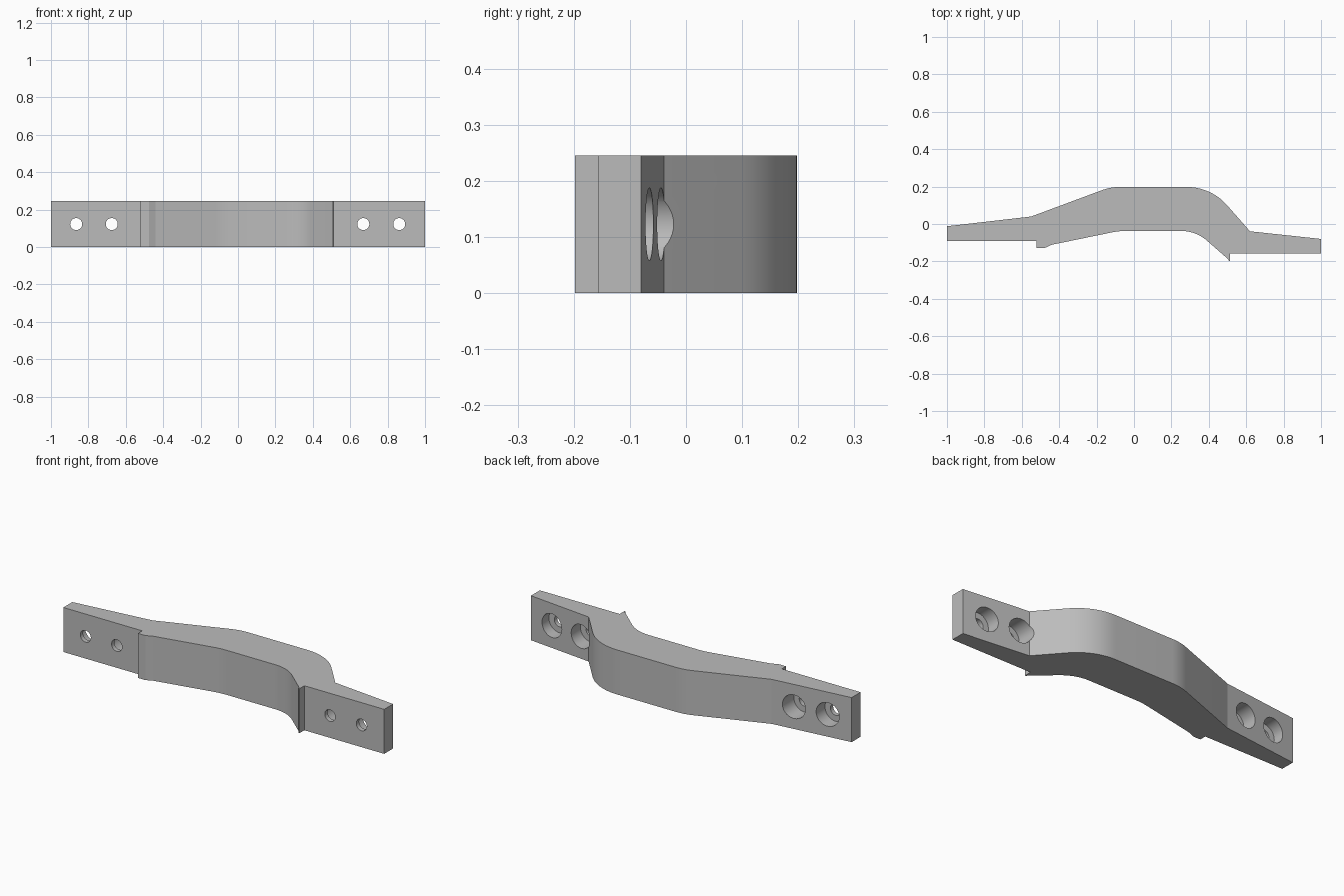
import bpy, bmesh, math
from mathutils import Vector, Matrix

if "Cube" in bpy.data.objects:
    bpy.data.objects.remove(bpy.data.objects["Cube"], do_unlink=True)

HEIGHT = 0.245

# Single grey material
grey = bpy.data.materials.new("plain_grey")
grey.use_nodes = True
colour = (0.5, 0.5, 0.5, 1)
grey.diffuse_color = colour
grey.node_tree.nodes["Principled BSDF"].inputs["Base Color"].default_value = colour


def rounded_outline(corners, steps=10):
    """Replace each corner that has a radius by a tangent arc."""
    out = []
    for i, (x, y, r) in enumerate(corners):
        p = Vector((x, y))
        if r == 0:
            out.append(p)
            continue
        a = (Vector(corners[i - 1][:2]) - p).normalized()
        b = (Vector(corners[(i + 1) % len(corners)][:2]) - p).normalized()
        half = a.angle(b) / 2
        centre = p + (a + b).normalized() * (r / math.sin(half))
        start = p + a * (r / math.tan(half)) - centre
        end = p + b * (r / math.tan(half)) - centre
        sweep = start.angle(end)
        for k in range(steps + 1):
            t = k / steps
            out.append(centre + (start * math.sin((1 - t) * sweep)
                                 + end * math.sin(t * sweep)) / math.sin(sweep))
    return out


def make_object(name, bm):
    bmesh.ops.recalc_face_normals(bm, faces=bm.faces)
    mesh = bpy.data.meshes.new(name)
    bm.to_mesh(mesh)
    bm.free()
    mesh.materials.append(grey)
    obj = bpy.data.objects.new(name, mesh)
    bpy.context.collection.objects.link(obj)
    return obj


def hole_cutter(name, x, radius, y0, y1):
    bm = bmesh.new()
    place = (Matrix.Translation((x, (y0 + y1) / 2, HEIGHT / 2))
             @ Matrix.Rotation(math.pi / 2, 4, 'X'))
    bmesh.ops.create_cone(bm, cap_ends=True, segments=48, radius1=radius,
                          radius2=radius, depth=y1 - y0, matrix=place)
    obj = make_object(name, bm)
    obj.hide_render = True
    return obj


# Handle outline: x, y, corner radius, front edge first
outline = rounded_outline([
    (-1, -0.09, 0), (-0.52, -0.09, 0), (-0.52, -0.127, 0), (-0.475, -0.127, 0),
    (-0.44, -0.111, 0), (-0.08, -0.037, 0.4), (0.331, -0.037, 0.21),
    (0.503, -0.188, 0), (0.508, -0.198, 0), (0.514, -0.198, 0),
    (0.514, -0.157, 0), (1, -0.157, 0), (1, -0.08, 0), (0.62, -0.039, 0),
    (0.412, 0.198, 0.287), (-0.125, 0.198, 0.28), (-0.55, 0.04, 0),
    (-1, -0.012, 0)])

# Handle body
bm = bmesh.new()
face = bm.faces.new([bm.verts.new((p.x, p.y, 0)) for p in outline])
top = bmesh.ops.extrude_face_region(bm, geom=[face])["geom"]
bmesh.ops.translate(bm, vec=(0, 0, HEIGHT),
                    verts=[v for v in top if isinstance(v, bmesh.types.BMVert)])
handle = make_object("handle_body", bm)

# Counterbored screw holes, sunk from the back of both mounting feet
cutters = []
for x, floor in ((-0.865, -0.066), (-0.675, -0.066), (0.67, -0.132), (0.862, -0.132)):
    cutters.append(hole_cutter("screw_hole_cutter", x, 0.032, -0.4, 0.4))
    cutters.append(hole_cutter("counterbore_cutter", x, 0.065, floor, 0.4))
for cutter in cutters:
    mod = handle.modifiers.new("hole", 'BOOLEAN')
    mod.operation = 'DIFFERENCE'
    mod.solver = 'EXACT'
    mod.object = cutter

# Bake the holes, then drop the cutters
bpy.context.view_layer.update()
deps = bpy.context.evaluated_depsgraph_get()
baked = bpy.data.meshes.new_from_object(handle.evaluated_get(deps))
handle.modifiers.clear()
handle.data = baked
for cutter in cutters:
    bpy.data.objects.remove(cutter, do_unlink=True)

# Smooth arcs, crisp corners
bpy.ops.object.select_all(action='DESELECT')
handle.select_set(True)
bpy.context.view_layer.objects.active = handle
bpy.ops.object.shade_smooth_by_angle(angle=math.radians(10))
